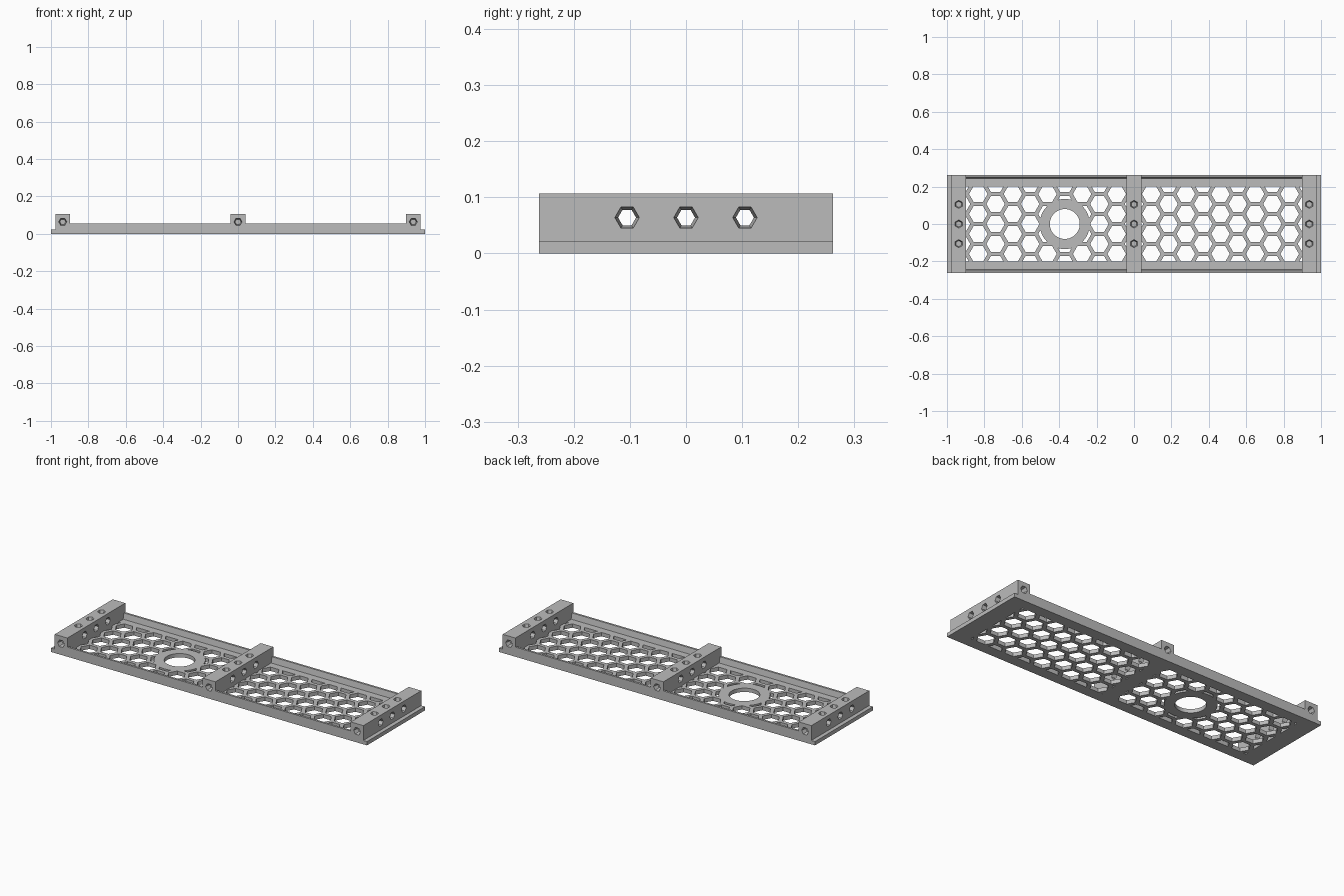
import bpy, bmesh
from math import sin, cos, pi, radians
from mathutils import Vector

cube = bpy.data.objects.get("Cube")
if cube:
    bpy.data.objects.remove(cube)

grey = bpy.data.materials.new("plain grey")
grey.use_nodes = True
colour = (0.5, 0.5, 0.5, 1)
grey.diffuse_color = colour
grey.node_tree.nodes["Principled BSDF"].inputs["Base Color"].default_value = colour

HALF_Y = 0.262
FLOOR = 0.022
RAIL_TOP = 0.055
BAR_TOP = 0.107
BAR_HALF = 0.04
BAR_X = 0.937
HOLE_Z = 0.064
PITCH_X, PITCH_Y = 0.0925, 0.1068
RING_X = -4 * PITCH_X


def finish(bm, name):
    bmesh.ops.recalc_face_normals(bm, faces=bm.faces)
    mesh = bpy.data.meshes.new(name)
    bm.to_mesh(mesh)
    bm.free()
    mesh.materials.append(grey)
    ob = bpy.data.objects.new(name, mesh)
    bpy.context.collection.objects.link(ob)
    return ob


def loft(bm, rings):
    """Closed solid through matching rings of points."""
    rows = [[bm.verts.new(p) for p in ring] for ring in rings]
    n = len(rows[0])
    bm.faces.new(rows[0])
    bm.faces.new(rows[-1])
    for low, high in zip(rows, rows[1:]):
        for i in range(n):
            j = (i + 1) % n
            bm.faces.new((low[i], low[j], high[j], high[i]))


def box(bm, x0, x1, y0, y1, z0, z1):
    loft(bm, [[(x0, y0, z), (x1, y0, z), (x1, y1, z), (x0, y1, z)] for z in (z0, z1)])


def ngon(centre, r, u, v, n=6):
    """Regular polygon with its first corner along u."""
    c, u, v = Vector(centre), Vector(u), Vector(v)
    return [c + u * r * cos(2 * pi * i / n) + v * r * sin(2 * pi * i / n) for i in range(n)]


X, Y, Z = Vector((1, 0, 0)), Vector((0, 1, 0)), Vector((0, 0, 1))


def disc(r, z0, z1):
    bm = bmesh.new()
    loft(bm, [ngon((RING_X, 0, z), r, X, Y, 48) for z in (z0, z1)])
    return finish(bm, "disc_cutter")


def cut(ob, cutter):
    """Subtract the cutter and remove it."""
    cutter.hide_render = True
    mod = ob.modifiers.new("cut", 'BOOLEAN')
    mod.operation, mod.solver, mod.object = 'DIFFERENCE', 'EXACT', cutter
    bpy.context.view_layer.objects.active = ob
    bpy.ops.object.modifier_apply(modifier=mod.name)
    bpy.data.objects.remove(cutter)


# Honeycomb openings, trimmed to the two bays
def honeycomb(x0, x1):
    bm = bmesh.new()
    for col in range(-10, 11):
        x = col * PITCH_X
        if x < x0 - 0.048 or x > x1 + 0.048:
            continue
        for row in range(-3, 3):
            y = (row + (0.5 if col % 2 else 0)) * PITCH_Y
            loft(bm, [ngon((x, y, z), 0.0495, X, Y) for z in (-0.05, 0.1)])
            if col % 2 == 0 and row == -2:
                loft(bm, [ngon((x, -y, z), 0.0495, X, Y) for z in (-0.05, 0.1)])
                break_rows = True
    # Drop duplicated prisms before trimming
    bmesh.ops.remove_doubles(bm, verts=bm.verts, dist=0.0001)
    for co, no in (((x0, 0, 0), -X), ((x1, 0, 0), X), ((0, -0.2, 0), -Y), ((0, 0.2, 0), Y)):
        geom = bm.verts[:] + bm.edges[:] + bm.faces[:]
        bmesh.ops.bisect_plane(bm, geom=geom, plane_co=co, plane_no=no, clear_outer=True)
        rim = [e for e in bm.edges if e.is_boundary]
        bmesh.ops.holes_fill(bm, edges=rim, sides=0)
    return finish(bm, "honeycomb_cutter")


# Base plate with honeycomb and a ringed round opening
bm = bmesh.new()
box(bm, -1, 1, -HALF_Y, HALF_Y, 0, FLOOR)
plate = finish(bm, "base_plate")
for x0, x1 in ((-0.897, -BAR_HALF), (BAR_HALF, 0.897)):
    cells = honeycomb(x0, x1)
    if x0 < 0:
        cut(cells, disc(0.134, -0.2, 0.2))
    cut(plate, cells)
cut(plate, disc(0.08, -0.2, 0.2))

# Side rails between the crossbars, sloped on the inside
for side, side_name in ((-1, "front"), (1, "back")):
    for s, s_name in ((-1, "right"), (1, "left")):
        bm = bmesh.new()
        profile = [(HALF_Y, FLOOR), (HALF_Y, RAIL_TOP), (0.25, RAIL_TOP), (0.243, FLOOR)]
        loft(bm, [[(s * x, side * y, z) for y, z in profile] for x in (BAR_HALF, BAR_X - BAR_HALF)])
        finish(bm, f"{side_name}_{s_name}_rail")

# Crossbars with tapered hexagonal sockets
WIDE, NARROW = 0.022, 0.016
for cx, name in ((-BAR_X, "right_crossbar"), (0, "middle_crossbar"), (BAR_X, "left_crossbar")):
    bm = bmesh.new()
    box(bm, cx - BAR_HALF, cx + BAR_HALF, -HALF_Y, HALF_Y, FLOOR, BAR_TOP)
    bar = finish(bm, name)
    bm = bmesh.new()
    for y in (-0.105, 0, 0.105):
        # Through hole, narrowest at the middle
        steps = ((-0.041, WIDE), (0, NARROW), (0.041, WIDE))
        loft(bm, [ngon((cx + d, y, HOLE_Z), r, Y, Z) for d, r in steps])
        # Shallow socket in the top
        steps = ((BAR_TOP - 0.02, NARROW), (BAR_TOP + 0.001, WIDE))
        loft(bm, [ngon((cx, y, z), r, Y, X) for z, r in steps])
    for s in (-1, 1):
        # Shallow socket in each end
        steps = ((HALF_Y - 0.03, NARROW), (HALF_Y + 0.001, WIDE))
        loft(bm, [ngon((cx, s * y, HOLE_Z), r, X, Z) for y, r in steps])
    cut(bar, finish(bm, "socket_cutter"))

# Keep flat faces crisp while smoothing the round opening
bpy.ops.object.select_all(action='DESELECT')
plate.select_set(True)
bpy.context.view_layer.objects.active = plate
bpy.ops.object.shade_smooth_by_angle(angle=radians(20))
